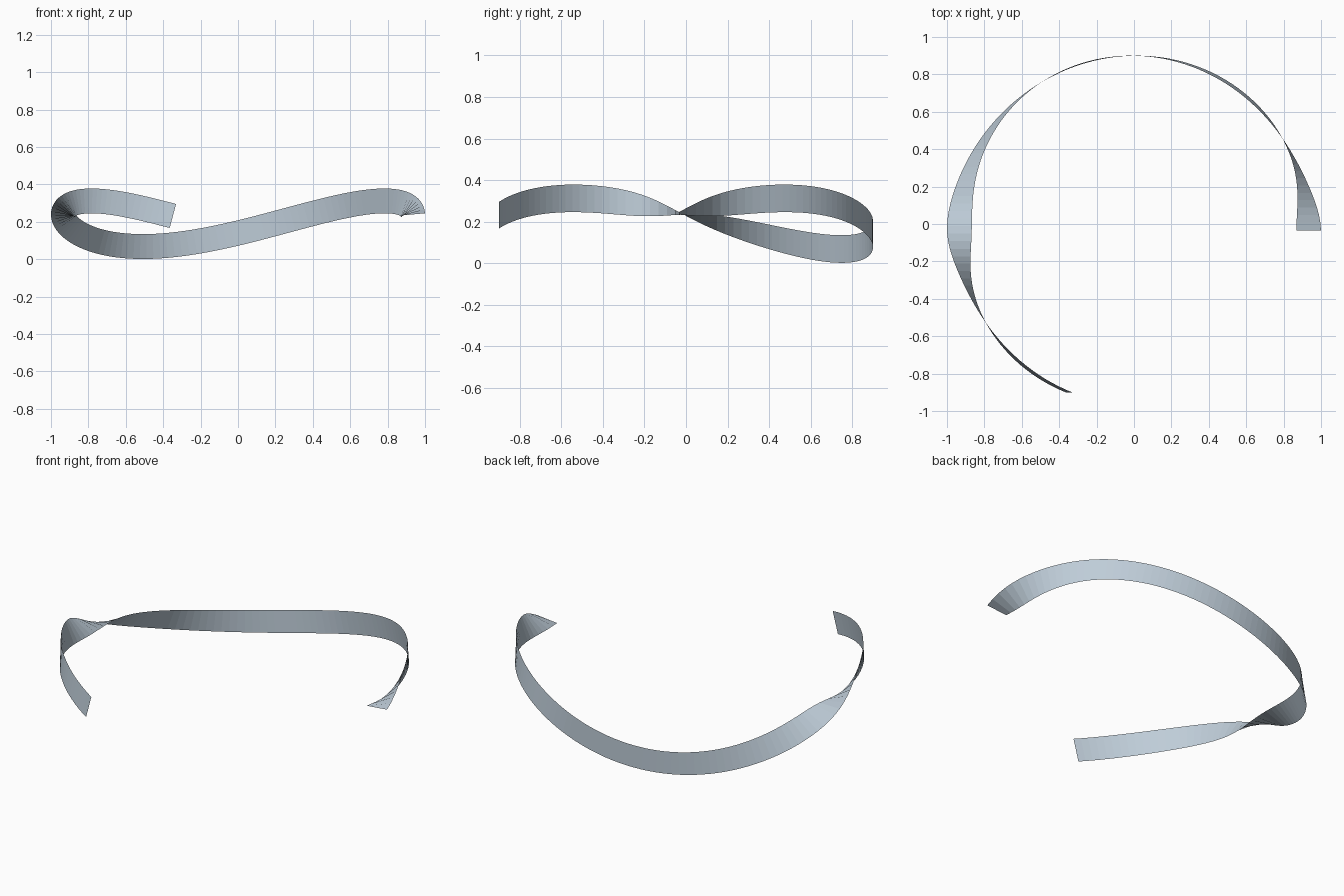
import bpy, bmesh, math
from mathutils import Vector

if "Cube" in bpy.data.objects:
    bpy.data.objects.remove(bpy.data.objects["Cube"])

RADIUS, HALF_WIDTH = 0.9336, 0.0664
SWEEP, STEPS = math.radians(248.1), 100
WAVE, PHASE = 0.122, math.radians(24)
Y_AXIS = Vector((0, 1, 0))


def path(t):
    """Open ring that rises and falls twice per turn."""
    return Vector((RADIUS * math.cos(t),
                   RADIUS * math.sin(t) + 0.9 - RADIUS,
                   0.19 + WAVE * math.sin(2 * t + PHASE)))


def across(t):
    """Half width of the band, square to the path and to the y axis."""
    tangent = path(t + SWEEP / STEPS) - path(t)
    return Y_AXIS.cross(tangent).normalized() * HALF_WIDTH


# Ribbon: a thin open sheet swept along the path
bm = bmesh.new()
rows = []
for i in range(STEPS + 1):
    t = SWEEP * i / STEPS
    rows.append([bm.verts.new(path(t) + side * across(t)) for side in (-1, 1)])
for a, b in zip(rows, rows[1:]):
    bm.faces.new((a[0], b[0], b[1], a[1]))

mesh = bpy.data.meshes.new("twisted_ribbon")
bm.to_mesh(mesh)
bm.free()
ribbon = bpy.data.objects.new("twisted_ribbon", mesh)
bpy.context.collection.objects.link(ribbon)

# Pale blue grey
colour = (0.52, 0.61, 0.69, 1)
mat = bpy.data.materials.new("pale_blue_grey")
mat.use_nodes = True
mat.diffuse_color = colour
mat.node_tree.nodes["Principled BSDF"].inputs["Base Color"].default_value = colour
mesh.materials.append(mat)
